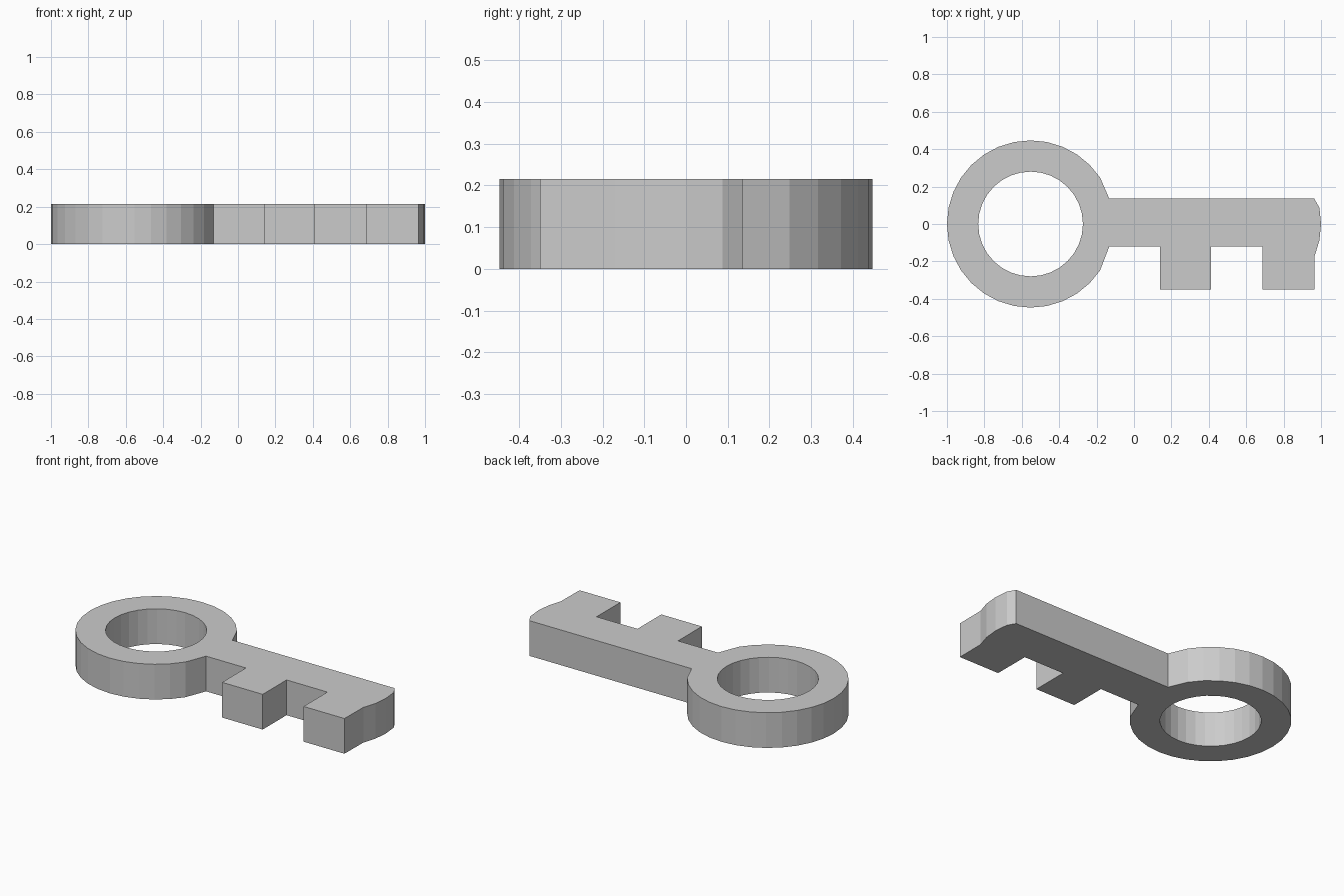
import bpy
from math import sin, cos, tau

if "Cube" in bpy.data.objects:
    bpy.data.objects.remove(bpy.data.objects["Cube"])

HEIGHT = 0.215
SIDES = 32
CX = 0.553      # distance of the bow and tip arc centres from the origin
R_OUT, R_IN = 0.447, 0.28


def arc(cx, radius, first, last):
    """Points of a 32-sided circle from step first to step last."""
    return [(cx + radius * cos(tau * k / SIDES), radius * sin(tau * k / SIDES))
            for k in range(first, last + 1)]


# Outline: round bow, shaft underside with teeth, curved tip, shaft top
outline = arc(-CX, R_OUT, 3, SIDES - 3)
outline.append((-0.132, -0.12))
for x0, x1 in ((0.138, 0.412), (0.688, 0.964)):
    outline += [(x0, -0.12), (x0, -0.35), (x1, -0.35)]
    if x1 < 0.9:
        outline.append((x1, -0.12))
outline += arc(CX, R_OUT, -2, 1)
outline += [(0.964, 0.135), (-0.132, 0.135)]

# Hole in the bow
hole = arc(-CX, R_IN, 0, SIDES - 1)

# Filled flat curve, extruded to the key's thickness
curve = bpy.data.curves.new("key", "CURVE")
curve.dimensions = '2D'
curve.fill_mode = 'BOTH'
curve.extrude = HEIGHT / 2
for points in (outline, hole):
    spline = curve.splines.new('POLY')
    spline.points.add(len(points) - 1)
    for p, (x, y) in zip(spline.points, points):
        p.co = (x, y, 0, 1)
    spline.use_cyclic_u = True

key = bpy.data.objects.new("key", curve)
key.location.z = HEIGHT / 2
bpy.context.collection.objects.link(key)
bpy.context.view_layer.objects.active = key
key.select_set(True)
bpy.ops.object.convert(target='MESH')

# Weld the caps to the walls, face outwards, keep flat facets
bpy.ops.object.mode_set(mode='EDIT')
bpy.ops.mesh.select_all(action='SELECT')
bpy.ops.mesh.remove_doubles(threshold=0.0005)
bpy.ops.mesh.normals_make_consistent(inside=False)
bpy.ops.object.mode_set(mode='OBJECT')
bpy.ops.object.shade_flat()
